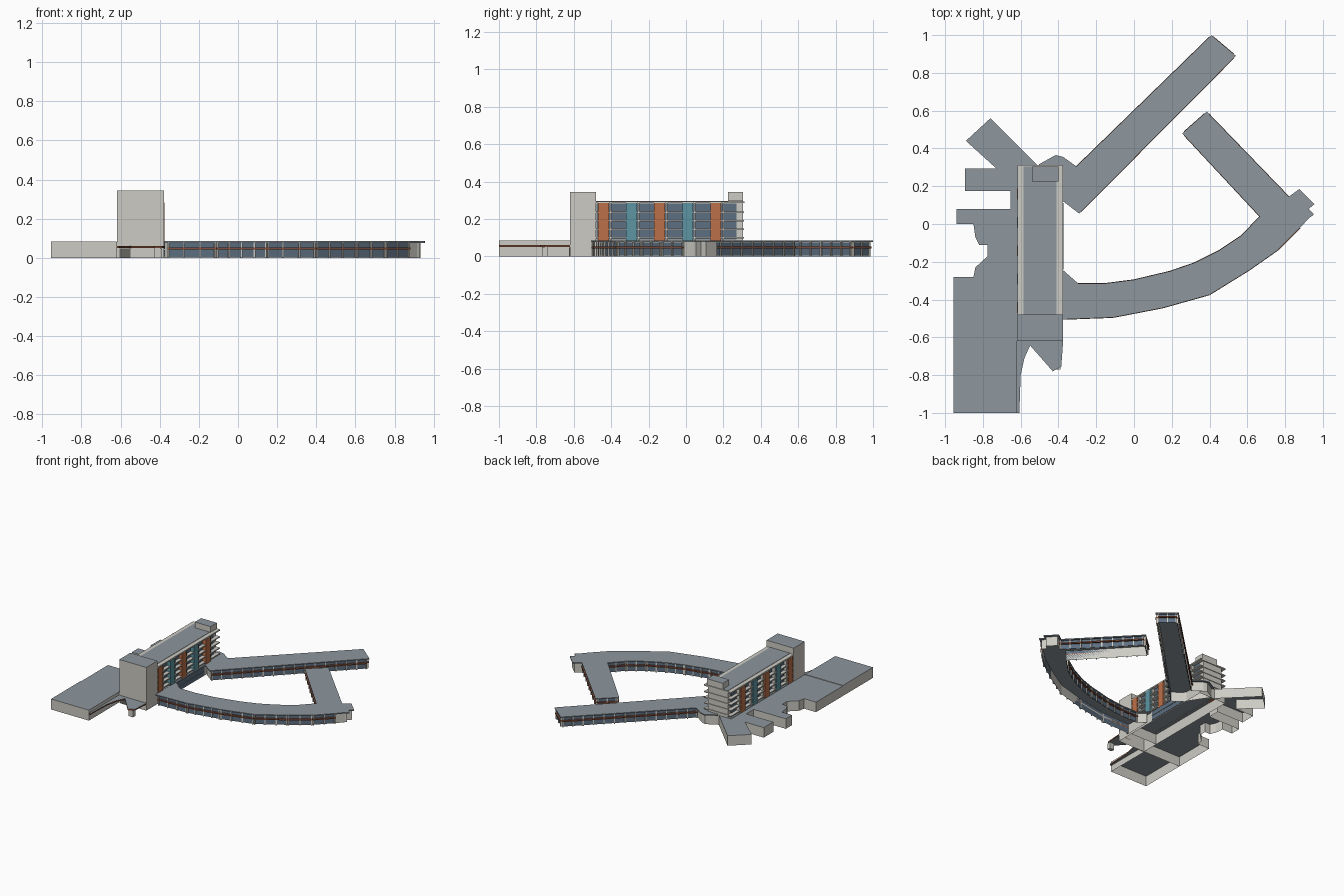
import bpy, bmesh, math
from mathutils import Vector, Matrix

old = bpy.data.objects.get("Cube")
if old:
    bpy.data.objects.remove(old)


def material(name, r, g, b):
    m = bpy.data.materials.new(name)
    m.use_nodes = True
    m.diffuse_color = (r, g, b, 1)
    m.node_tree.nodes["Principled BSDF"].inputs["Base Color"].default_value = (r, g, b, 1)
    return m


ROOF = material("roof grey", .27, .31, .34)
WALL = material("pale concrete", .61, .60, .55)
GLASS = material("window blue", .11, .16, .22)
ORANGE = material("orange panel", .50, .16, .065)
TEAL = material("teal panel", .11, .30, .36)
RUST = material("rust band", .24, .08, .045)
DARK = material("dark door", .13, .13, .12)


def finish(name, bm, mats):
    mesh = bpy.data.meshes.new(name)
    bm.to_mesh(mesh)
    bm.free()
    for m in mats:
        mesh.materials.append(m)
    ob = bpy.data.objects.new(name, mesh)
    bpy.context.scene.collection.objects.link(ob)
    return ob


def prism(name, pts, z0, z1, side, top, floor=False):
    """Extruded outline; without a floor it is a hollow shell under a roof."""
    bm = bmesh.new()
    low = [bm.verts.new((x, y, z0)) for x, y in pts]
    high = [bm.verts.new((x, y, z1)) for x, y in pts]
    n = len(pts)
    for i in range(n):
        j = (i + 1) % n
        bm.faces.new((low[i], low[j], high[j], high[i]))
    bm.faces.new(high).material_index = 1
    if floor:
        bm.faces.new(low[::-1]).material_index = 1
    return finish(name, bm, [side, top])


def rect(x0, y0, x1, y1):
    return [(x0, y0), (x1, y0), (x1, y1), (x0, y1)]


def boxes(name, mat, items):
    """Many boxes in one object, each given as centre, size, turn about z."""
    bm = bmesh.new()
    for c, s, a in items:
        m = Matrix.Translation(c) @ Matrix.Rotation(a, 4, 'Z') @ Matrix.Diagonal((*s, 1))
        bmesh.ops.create_cube(bm, size=1, matrix=m)
    return finish(name, bm, [mat])


def span(x0, x1, y0, y1, z0, z1):
    return (Vector(((x0 + x1) / 2, (y0 + y1) / 2, (z0 + z1) / 2)), (x1 - x0, y1 - y0, z1 - z0), 0)


def inset(pts, d):
    out = []
    p = [Vector(q) for q in pts]
    for i, q in enumerate(p):
        a = (q - p[i - 1]).normalized()
        b = (p[(i + 1) % len(p)] - q).normalized()
        na, nb = Vector((-a.y, a.x)), Vector((-b.y, b.x))
        out.append(q + (na + nb) * d / (1 + na.dot(nb)))
    return out


def glazed_wing(name, outline):
    """Hollow wing with overhanging roof, two window rows, a band and fins."""
    prism(name + "_roof", outline, .077, .085, ROOF, ROOF, True)
    p = inset(outline, .015)
    prism(name + "_walls", [tuple(q) for q in p], 0, .077, WALL, ROOF)
    glass, band, fins = [], [], []
    for i, a in enumerate(p):
        b = p[(i + 1) % len(p)]
        d = b - a
        length = d.length
        if length < .1 or max(a.x, b.x) < -.33:
            continue
        turn = math.atan2(d.y, d.x)
        d.normalize()
        out = Vector((d.y, -d.x))

        def piece(t, w, depth, z0, z1):
            c = a + d * t + out * depth / 2
            return (Vector((c.x, c.y, (z0 + z1) / 2)), (w, depth, z1 - z0), turn)
        mid = length / 2
        glass.append(piece(mid, length - .01, .004, .004, .042))
        glass.append(piece(mid, length - .01, .004, .054, .075))
        band.append(piece(mid, length, .017, .043, .053))
        n = max(1, round(length / .075))
        for k in range(n + 1):
            t = min(max(length * k / n, .006), length - .006)
            fins.append(piece(t, .008, .012, 0, .077))
    boxes(name + "_windows", GLASS, glass)
    boxes(name + "_band", RUST, band)
    boxes(name + "_fins", WALL, fins)


# Long glazed wings
glazed_wing("curved_wing", [
    (-.375, -.505), (-.11, -.495), (.15, -.445), (.40, -.375), (.61, -.245), (.76, -.14),
    (.88, -.02), (.925, .03), (.953, .05), (.925, .08), (.955, .105), (.875, .185), (.82, .145),
    (.385, .595), (.255, .48), (.665, .04), (.57, -.06), (.45, -.14), (.32, -.205), (.19, -.25),
    (0, -.295), (-.155, -.315), (-.295, -.315), (-.375, -.245)])
glazed_wing("diagonal_wing", [
    (-.29, .055), (.54, .89), (.41, 1), (-.305, .305), (-.375, .355),
    (-.415, .365), (-.505, .315), (-.375, .12)])

# Low plain buildings on the west side
prism("west_building", [
    (-.955, -.62), (-.615, -.62), (-.615, .31), (-.51, .31), (-.76, .56), (-.89, .44), (-.73, .295),
    (-.895, .295), (-.895, .175), (-.655, .175), (-.655, .08), (-.94, .08), (-.94, 0), (-.85, 0),
    (-.84, -.07), (-.82, -.11), (-.775, -.11), (-.775, -.17), (-.84, -.23), (-.85, -.28),
    (-.955, -.28)], 0, .08, WALL, ROOF)
prism("south_hall", rect(-.955, -1, -.62, -.62), 0, .084, WALL, ROOF)

# Stair tower and base of the tall block
X0, X1 = -.617, -.377
prism("stair_tower", rect(X0, -.62, X1, -.48), .0, .345, WALL, ROOF)
prism("block_base", rect(X0, -.48, X1, .305), 0, .084, WALL, ROOF)
boxes("courtyard_windows", GLASS, [span(X1, X1 + .004, -.24, .11, z, z + .032) for z in (.008, .046)])

# Tall block
C0, C1 = -.585, -.409
prism("block_core", rect(C0, -.48, C1, .305), .08, .297, WALL, ROOF)
prism("roof_house", rect(-.54, .225, -.4, .305), .297, .343, WALL, ROOF, True)
boxes("block_windows", GLASS, [span(C0 - .004, C1 + .004, -.478, .27, .09, .283)])
levels = [.1, .145, .19, .235]
ledges = [span(X0, X1, -.48, .31, z - .004, z + .004) for z in levels]
ledges.append(span(X0, X1, -.48, .312, .284, .294))
boxes("floor_ledges", WALL, ledges)

# Coloured panels and upright fins on both long faces
panels = {ORANGE: [], TEAL: []}
fins = []
for k in range(5):
    y = -.47 + .15 * k
    for x in (X0 - .002, C1):
        panels[TEAL if k % 2 else ORANGE].append(span(x, x + .034, y, y + .057, .084, .284))
    for x in (X0 + .004, C1):
        fins.append(span(x, x + .028, y + .064, y + .072, .084, .284))
boxes("orange_panels", ORANGE, panels[ORANGE])
boxes("teal_panels", TEAL, panels[TEAL])
boxes("block_fins", WALL, fins)

# Entrance canopy, its post and the doors
prism("entrance_canopy", [
    (-.625, -1), (-.607, -1), (-.6, -.8), (-.58, -.71), (-.55, -.643), (-.43, -.78), (-.385, -.755),
    (-.375, -.62), (-.625, -.62)], .05, .06, RUST, ROOF, True)
boxes("canopy_post", WALL, [span(-.43, -.39, -.77, -.74, 0, .05)])
boxes("entrance_doors", DARK, [span(-.605, -.55, -.625, -.62, 0, .048)])
